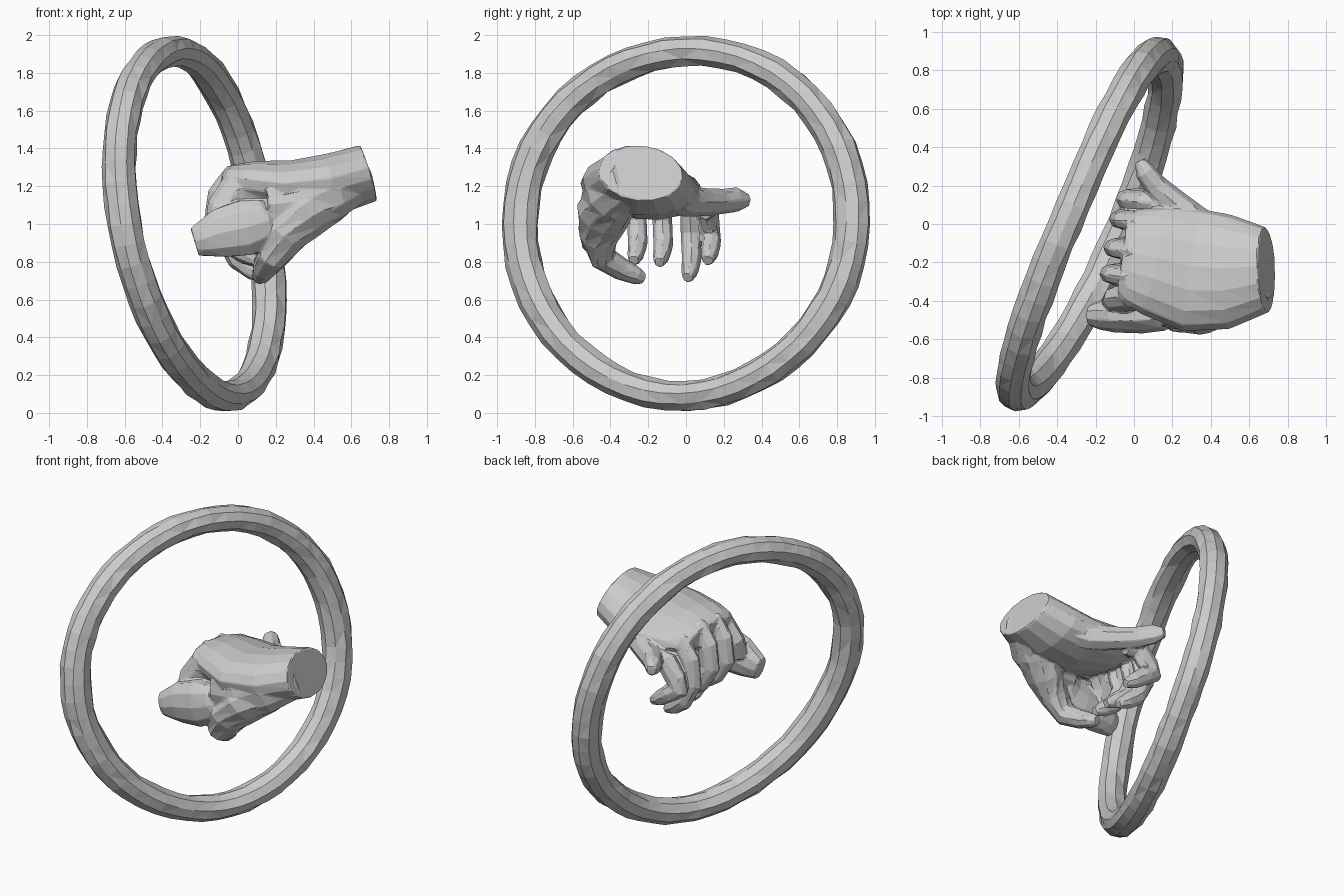
import bpy, bmesh, math, random
from mathutils import Vector

random.seed(4)


def loft(name, rows, hint, sides=8, closed=False, jitter=0.0):
    """Sweep an elliptical section: rows = (x, y, z, radius along hint, other radius)."""
    bm = bmesh.new()
    pts = [Vector(r[:3]) for r in rows]
    n = len(rows)
    rings = []
    for i, r in enumerate(rows):
        if closed:
            a, b = pts[i - 1], pts[(i + 1) % n]
        else:
            a, b = pts[max(i - 1, 0)], pts[min(i + 1, n - 1)]
        t = (b - a).normalized()
        h = Vector(hint)
        s = (h - t * h.dot(t)).normalized()
        u = t.cross(s)
        ring = []
        for k in range(sides):
            g = 2 * math.pi * k / sides
            f = 1 + random.uniform(-jitter, jitter)
            ring.append(bm.verts.new(pts[i] + (s * math.cos(g) * r[3] + u * math.sin(g) * r[4]) * f))
        rings.append(ring)
    for i in range(n if closed else n - 1):
        p, q = rings[i], rings[(i + 1) % n]
        for k in range(sides):
            m = (k + 1) % sides
            bm.faces.new((p[k], p[m], q[m], q[k]))
    if not closed:
        bm.faces.new(rings[0])
        bm.faces.new(rings[-1])
    if jitter:
        bmesh.ops.triangulate(bm, faces=bm.faces[:])
    bmesh.ops.recalc_face_normals(bm, faces=bm.faces[:])
    me = bpy.data.meshes.new(name)
    bm.to_mesh(me)
    bm.free()
    ob = bpy.data.objects.new(name, me)
    bpy.context.collection.objects.link(ob)
    return ob


def bump(a, degrees, power):
    return max(0, math.cos(a - math.radians(degrees))) ** power


# Large tilted hoop, slightly out of round, with a rough hand-cut surface
hoop = []
for i in range(56):
    a = 2 * math.pi * i / 56
    c, s = math.cos(a), math.sin(a)
    k = 1 + 0.024 * bump(a, 45, 6) - 0.028 * bump(a, -50, 6) - 0.014 * bump(a, 118, 8)
    x = -0.235 + 0.365 * c - 0.155 * s + 0.03 * s * s
    hoop.append((x, 0.88 * c * k, 1 + 0.917 * s * k, 0.09, 0.082 + 0.018 * c * c))
loft("hoop", hoop, (1, -0.39, 0.17), 9, True, 0.06)

parts = []

# Palm and cut wrist
parts.append(loft("hand", [(-0.06, -0.16, 1.22, 0.20, 0.06), (-0.02, -0.165, 1.22, 0.25, 0.09),
                           (0.10, -0.19, 1.195, 0.29, 0.135), (0.30, -0.24, 1.18, 0.325, 0.155),
                           (0.50, -0.25, 1.21, 0.30, 0.165), (0.69, -0.24, 1.27, 0.225, 0.155)],
                  (0, 1, -0.12), 16))

# Four curled fingers: knuckle, first joint, second joint, tip
for i, (y, shift, top, low) in enumerate([(0.125, 0.06, 1.09, 0.77), (0.02, 0.03, 1.19, 0.68),
                                          (-0.13, 0.0, 1.24, 0.76), (-0.265, -0.02, 1.24, 0.77)]):
    w = 0.053
    parts.append(loft(f"finger_{i + 1}", [(0.10 + shift, y - 0.02, top, w, 0.07),
                                          (0.0 + shift, y - 0.01, top, w + .004, 0.08),
                                          (-0.07 + shift, y, top - 0.09, w, 0.075),
                                          (-0.095 + shift, y + .005, (top + low) / 2 + .01, w, 0.068),
                                          (-0.03 + shift, y + .01, low + 0.13, w, 0.058),
                                          (0.05 + shift, y, low + 0.07, w - .006, 0.05),
                                          (0.11 + shift, y - .01, low + 0.035, 0.03, 0.03)],
                      (0, 1, 0)))

# Blunt outer finger seen from the front, with its knuckle
parts.append(loft("outer_finger", [(0.20, -0.42, 1.04, 0.06, 0.08), (0.14, -0.47, 1.01, 0.09, 0.13),
                                   (0.04, -0.475, 0.98, 0.095, 0.155), (-0.10, -0.475, 0.95, 0.09, 0.135),
                                   (-0.18, -0.475, 0.92, 0.075, 0.10), (-0.23, -0.475, 0.905, 0.055, 0.08)],
                  (0, 1, 0), 10))
parts.append(loft("outer_knuckle", [(0.16, -0.36, 1.20, 0.12, 0.12), (0.0, -0.37, 1.19, 0.08, 0.11),
                                    (-0.08, -0.39, 1.08, 0.07, 0.09), (-0.10, -0.42, 0.98, 0.06, 0.07)],
                  (0, 1, 0)))

# Heel of the hand: web under the wrist, then a digit folding down to a bent tip
parts.append(loft("web", [(0.64, -0.28, 1.25, 0.13, 0.13), (0.48, -0.40, 1.18, 0.14, 0.17),
                          (0.33, -0.44, 1.12, 0.12, 0.19), (0.16, -0.44, 1.10, 0.10, 0.13)],
                  (0, 1, 0), 10))
parts.append(loft("folded_digit", [(0.62, -0.30, 1.235, 0.11, 0.09), (0.48, -0.38, 1.14, 0.14, 0.13),
                                   (0.35, -0.445, 1.04, 0.12, 0.15), (0.25, -0.465, 0.93, 0.09, 0.12),
                                   (0.18, -0.44, 0.82, 0.072, 0.085), (0.14, -0.34, 0.76, 0.06, 0.065),
                                   (0.12, -0.26, 0.725, 0.047, 0.05), (0.11, -0.222, 0.71, 0.03, 0.03)],
                  (0, 0.6, 0.8), 10))

# Extended slim digit on the far side
parts.append(loft("extended_digit", [(0.52, -0.12, 1.18, 0.10, 0.10), (0.34, 0.0, 1.12, 0.085, 0.085),
                                     (0.22, 0.10, 1.115, 0.075, 0.075), (0.12, 0.19, 1.12, 0.068, 0.065),
                                     (0.06, 0.27, 1.13, 0.066, 0.055), (0.03, 0.33, 1.125, 0.035, 0.03)],
                  (0, 0, 1)))

# Fuse the hand into one skin, then reduce it to flat facets
hand = parts[0]
for ob in parts:
    ob.select_set(True)
bpy.context.view_layer.objects.active = hand
bpy.ops.object.join()
fuse = hand.modifiers.new("fuse", "REMESH")
fuse.mode, fuse.voxel_size = "VOXEL", 0.009
soften = hand.modifiers.new("soften", "SMOOTH")
soften.factor, soften.iterations = 0.5, 3
facet = hand.modifiers.new("facet", "DECIMATE")
facet.ratio = 0.03
